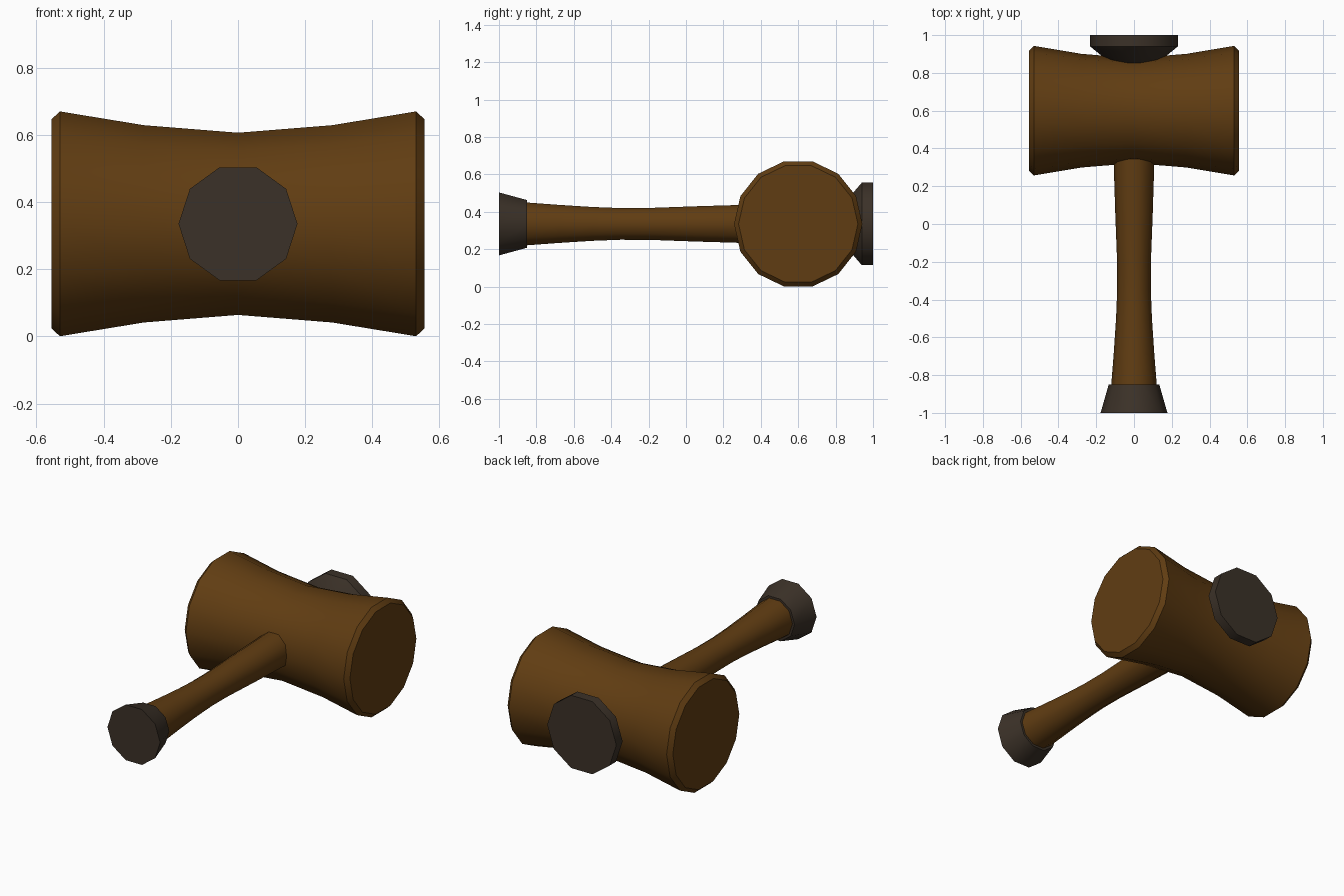
import bpy, bmesh, math

if "Cube" in bpy.data.objects:
    bpy.data.objects.remove(bpy.data.objects["Cube"])

AXIS_Z = 0.335   # height of both centre lines
HEAD_Y = 0.6     # head centre along the handle


def material(name, rgb):
    m = bpy.data.materials.new(name)
    m.diffuse_color = (*rgb, 1)
    m.use_nodes = True
    m.node_tree.nodes["Principled BSDF"].inputs["Base Color"].default_value = m.diffuse_color
    return m


wood = material("brown wood", (0.118, 0.046, 0.006))
iron = material("dark iron", (0.044, 0.031, 0.021))


def lathe(name, profile, sides, place, mat):
    """Capped turned solid; profile is (distance along axis, radius)."""
    bm = bmesh.new()
    rings = []
    for t, r in profile:
        rings.append([bm.verts.new(place(t, r * math.cos(a), r * math.sin(a)))
                      for a in (2 * math.pi * i / sides for i in range(sides))])
    for a, b in zip(rings, rings[1:]):
        for i in range(sides):
            j = (i + 1) % sides
            bm.faces.new((a[i], a[j], b[j], b[i]))
    bm.faces.new(rings[0])
    bm.faces.new(rings[-1])
    bmesh.ops.recalc_face_normals(bm, faces=bm.faces)
    me = bpy.data.meshes.new(name)
    bm.to_mesh(me)
    bm.free()
    me.materials.append(mat)
    ob = bpy.data.objects.new(name, me)
    bpy.context.collection.objects.link(ob)
    bpy.ops.object.select_all(action='DESELECT')
    ob.select_set(True)
    bpy.context.view_layer.objects.active = ob
    bpy.ops.object.shade_smooth_by_angle(angle=math.radians(45))
    return ob


def along_x(t, u, v):
    return (t, HEAD_Y + u, AXIS_Z + v)


def along_y(t, u, v):
    return (u, t, AXIS_Z + v)


# Waisted head, mirrored half profile with chamfered ends
half = [(0.28, 0.301), (0.53, 0.343), (0.555, 0.319)]
head = [(-x, r) for x, r in reversed(half)] + [(0, 0.278)] + half
lathe("mallet_head", head, 14, along_x, wood)

# Slim-waisted handle running into the head
lathe("handle", [(-0.86, 0.121), (-0.68, 0.107), (-0.5, 0.095), (-0.35, 0.089),
                 (-0.2, 0.0895), (0.05, 0.099), (0.4, 0.110)], 10, along_y, wood)

# Flared pommel at the handle end
lathe("pommel", [(-1.0, 0.177), (-0.85, 0.134)], 10, along_y, iron)

# Wedge-shaped cap on the far side of the head
lathe("head_cap", [(0.82, 0.085), (0.94, 0.232), (1.0, 0.232)], 10, along_y, iron)
